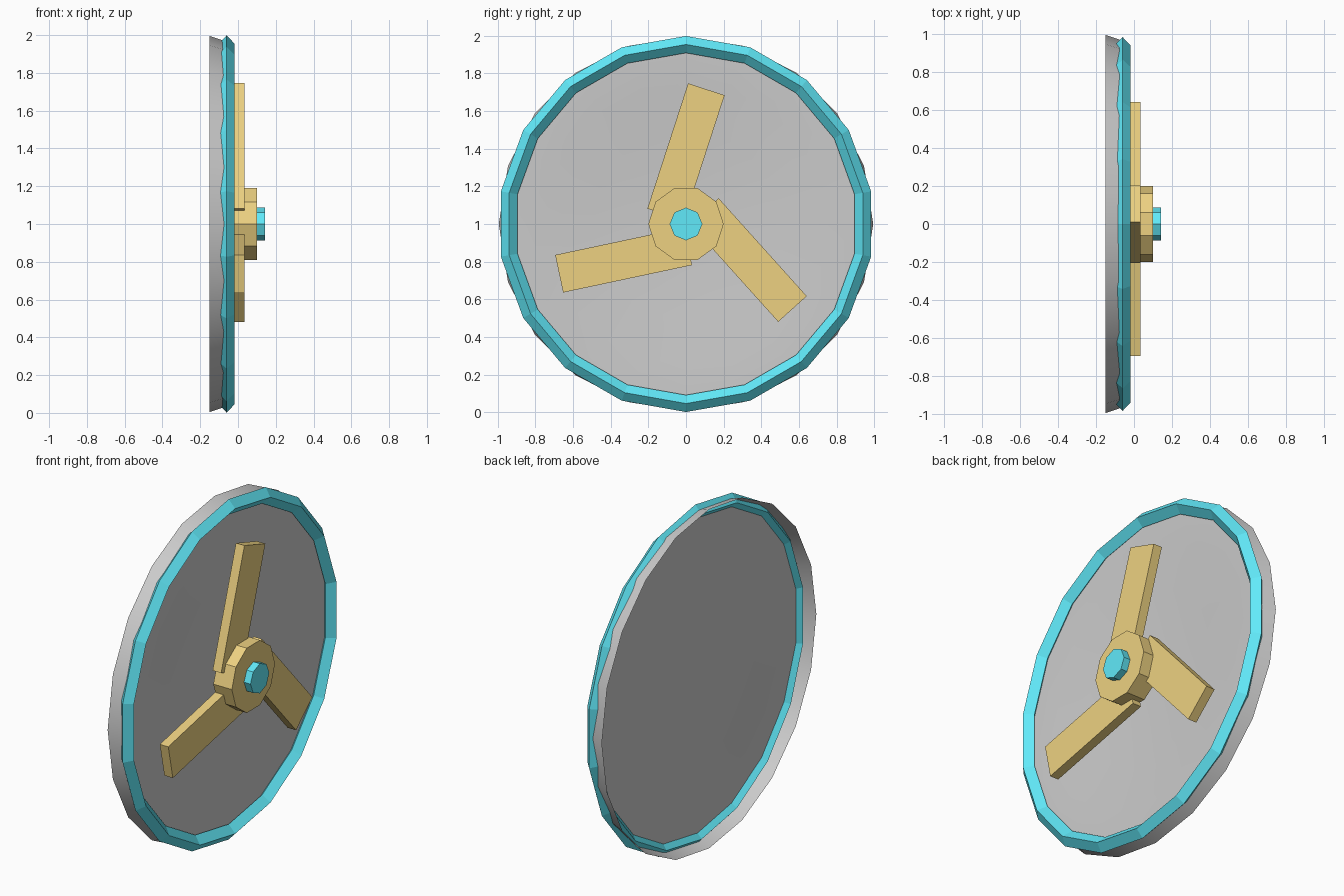
import bpy, bmesh
from math import sin, cos, tau, radians
from mathutils import Matrix, Vector

if "Cube" in bpy.data.objects:
    bpy.data.objects.remove(bpy.data.objects["Cube"])

CENTRE = Vector((0, 0, 1))


def material(name, rgb):
    m = bpy.data.materials.new(name)
    m.diffuse_color = (*rgb, 1)
    m.use_nodes = True
    m.node_tree.nodes["Principled BSDF"].inputs["Base Color"].default_value = m.diffuse_color
    return m


def add_object(name, bm, mat=None):
    bmesh.ops.recalc_face_normals(bm, faces=bm.faces)
    me = bpy.data.meshes.new(name)
    bm.to_mesh(me)
    bm.free()
    ob = bpy.data.objects.new(name, me)
    ob.location = CENTRE
    bpy.context.collection.objects.link(ob)
    if mat:
        me.materials.append(mat)
    return ob


def lathe(name, profile, sides, mat=None, loop=False, start_cap=False, end_cap=False):
    """Turn (x, radius) points around the x axis, first vertex at the top."""
    bm = bmesh.new()
    rings = [[bm.verts.new((x, r * sin(tau * i / sides), r * cos(tau * i / sides)))
              for i in range(sides)] for x, r in profile]
    pairs = list(zip(rings, rings[1:])) + ([(rings[-1], rings[0])] if loop else [])
    for a, b in pairs:
        for i in range(sides):
            j = (i + 1) % sides
            bm.faces.new((a[i], a[j], b[j], b[i]))
    if start_cap:
        bm.faces.new(rings[0])
    if end_cap:
        bm.faces.new(rings[-1])
    return add_object(name, bm, mat)


def prism(name, x0, x1, radius, sides, mat, turn=0):
    ob = lathe(name, [(x0, radius), (x1, radius)], sides, mat, start_cap=True, end_cap=True)
    ob.rotation_euler.x = turn
    return ob


cyan = material("cyan", (0.12, 0.82, 0.95))
gold = material("gold", (0.85, 0.64, 0.22))

# Dish: short rear wall and a shallow bowl, smooth shaded
dish = lathe("dish", [(-0.15, 0.995), (-0.075, 0.97), (-0.075, 0.92), (-0.083, 0.75),
                      (-0.1, 0.5), (-0.112, 0.25), (-0.115, 0.08)], 20, end_cap=True)
bpy.context.view_layer.objects.active = dish
dish.select_set(True)
bpy.ops.object.shade_smooth_by_angle(angle=radians(40))

# Rim: diamond-section ring
lathe("rim", [(-0.06, 0.999), (-0.018, 0.954), (-0.06, 0.909), (-0.102, 0.954)],
      18, cyan, loop=True)

# Hub and its cap
prism("hub", -0.02, 0.10, 0.2, 10, gold, tau / 4)
prism("hub_cap", 0.10, 0.142, 0.087, 8, cyan)

# Three skewed blades around the hub
for k in range(3):
    bm = bmesh.new()
    spin = Matrix.Rotation(-k * tau / 3, 4, 'X')
    skew = Matrix.Rotation(radians(-18), 4, 'X')
    place = spin @ Matrix.Translation((0.0065, 0, 0.383)) @ skew
    bmesh.ops.create_cube(bm, size=1, matrix=place @ Matrix.Diagonal((0.055, 0.204, 0.7, 1)))
    add_object(f"blade_{k + 1}", bm, gold)
